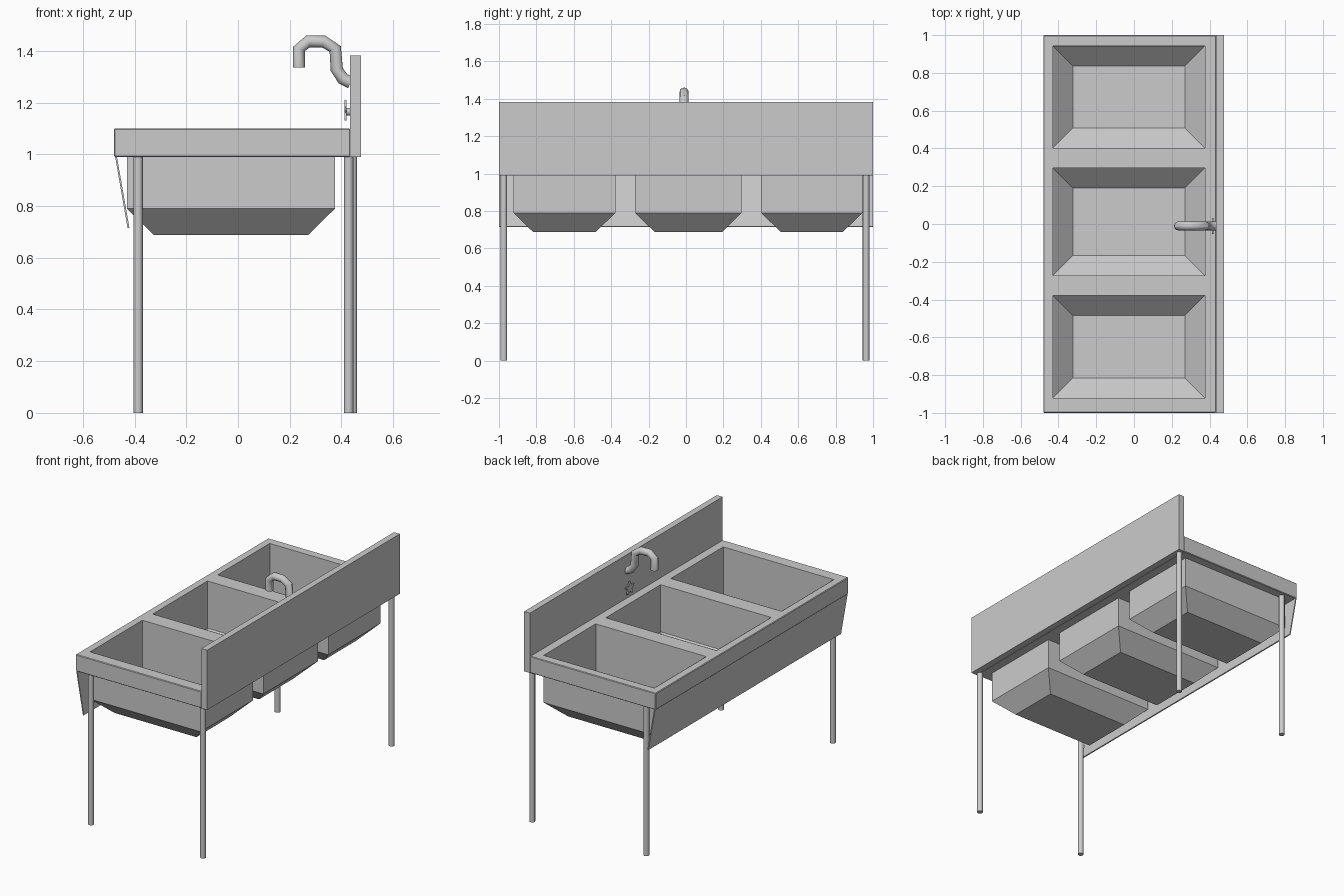
import bpy, bmesh, math

if "Cube" in bpy.data.objects:
    bpy.data.objects.remove(bpy.data.objects["Cube"])

X0, X1 = -0.43, 0.375                       # basin extent in x
BASINS = [(-0.922, -0.378), (-0.272, 0.297), (0.402, 0.943)]
TOP, UNDER = 1.10, 0.99


def make(name, bm, smooth=False):
    bmesh.ops.remove_doubles(bm, verts=bm.verts, dist=1e-5)
    bmesh.ops.recalc_face_normals(bm, faces=bm.faces)
    me = bpy.data.meshes.new(name)
    bm.to_mesh(me)
    bm.free()
    ob = bpy.data.objects.new(name, me)
    bpy.context.collection.objects.link(ob)
    if smooth:
        bpy.context.view_layer.objects.active = ob
        bpy.ops.object.select_all(action='DESELECT')
        ob.select_set(True)
        bpy.ops.object.shade_smooth_by_angle(angle=math.radians(40))
    return ob


def quad(bm, pts):
    bm.faces.new([bm.verts.new(p) for p in pts])


def prism(name, profile, y0, y1):
    """Extrude an x-z profile along y."""
    bm = bmesh.new()
    f = bm.faces.new([bm.verts.new((x, y0, z)) for x, z in profile])
    r = bmesh.ops.extrude_face_region(bm, geom=[f])
    for v in r['geom']:
        if isinstance(v, bmesh.types.BMVert):
            v.co.y = y1
    return make(name, bm)


def cylinder(name, p, r, length, sides=16, axis='Z'):
    rot = (0, math.pi / 2, 0) if axis == 'X' else (0, 0, 0)
    bpy.ops.mesh.primitive_cylinder_add(vertices=sides, radius=r, depth=length,
                                        location=p, rotation=rot)
    ob = bpy.context.object
    ob.name = name
    bpy.ops.object.shade_smooth_by_angle(angle=math.radians(40))
    return ob


# Deck: slab with three rectangular openings
bm = bmesh.new()
xs = [-0.48, X0, X1, 0.435]
ys = [-1.0] + [y for b in BASINS for y in b] + [1.0]
for i in range(3):
    for j in range(len(ys) - 1):
        if i == 1 and j % 2 == 1:
            continue
        for z in (TOP, UNDER):
            quad(bm, [(xs[i], ys[j], z), (xs[i + 1], ys[j], z),
                      (xs[i + 1], ys[j + 1], z), (xs[i], ys[j + 1], z)])
for a, b in zip(xs, xs[1:]):
    for y in (-1, 1):
        quad(bm, [(a, y, UNDER), (b, y, UNDER), (b, y, TOP), (a, y, TOP)])
for a, b in zip(ys, ys[1:]):
    for x in (xs[0], xs[-1]):
        quad(bm, [(x, a, UNDER), (x, b, UNDER), (x, b, TOP), (x, a, TOP)])
deck = make("deck", bm)
bev = deck.modifiers.new("edge", 'BEVEL')
bev.width = 0.004
bev.segments = 1

# Basins: straight walls, then a tapered bottom
for k, (y0, y1) in enumerate(BASINS):
    bm = bmesh.new()
    t = 0.105
    rings = []
    for z, d in ((TOP, 0), (0.79, 0), (0.687, t)):
        rings.append([bm.verts.new(p) for p in (
            (X0 + d, y0 + d, z), (X1 - d, y0 + d, z),
            (X1 - d, y1 - d, z), (X0 + d, y1 - d, z))])
    for a, b in zip(rings, rings[1:]):
        for i in range(4):
            bm.faces.new((a[i], a[(i + 1) % 4], b[(i + 1) % 4], b[i]))
    bm.faces.new(rings[-1])
    basin = make(f"basin_{k + 1}", bm)
    sol = basin.modifiers.new("wall", 'SOLIDIFY')
    sol.thickness = 0.003
    sol.offset = -1
    sol.use_rim = False

# Backsplash and slanted front apron
prism("backsplash", [(0.434, UNDER), (0.476, UNDER), (0.476, 1.383), (0.434, 1.383)], -1, 1)
prism("front_apron", [(-0.475, UNDER), (-0.468, UNDER), (-0.42, 0.716), (-0.427, 0.714)], -1, 1)

# Legs
for name, x, y in (("front_leg_a", -0.386, -0.974), ("front_leg_b", -0.386, 0.963),
                   ("back_leg_a", 0.428, -0.974), ("back_leg_b", 0.443, 0.963)):
    cylinder(name, (x, y, 0.4975), 0.018, 0.995)

# Faucet: pipe swept along a bent path
FY = -0.01
path = [(0.236, 1.336), (0.236, 1.408), (0.272, 1.437), (0.331, 1.436),
        (0.376, 1.408), (0.382, 1.328), (0.406, 1.292), (0.436, 1.278)]
bm = bmesh.new()
N, R = 12, 0.024
rings = []
for i, (x, z) in enumerate(path):
    a, b = path[max(i - 1, 0)], path[min(i + 1, len(path) - 1)]
    dx, dz = b[0] - a[0], b[1] - a[1]
    ln = math.hypot(dx, dz)
    nx, nz = -dz / ln, dx / ln
    rings.append([])
    for k in range(N):
        c, s = R * math.cos(2 * math.pi * k / N), R * math.sin(2 * math.pi * k / N)
        rings[-1].append(bm.verts.new((x + nx * c, FY + s, z + nz * c)))
for a, b in zip(rings, rings[1:]):
    for k in range(N):
        bm.faces.new((a[k], a[(k + 1) % N], b[(k + 1) % N], b[k]))
bm.faces.new(rings[0])
bm.faces.new(rings[-1])
make("faucet_pipe", bm, smooth=True)

# Tap handle: five-lobed wheel on a stem
bm = bmesh.new()
pts = []
for k in range(40):
    a = 2 * math.pi * k / 40
    r = 0.032 + 0.012 * math.cos(5 * a)
    pts.append(bm.verts.new((0.412, FY + r * math.sin(a), 1.167 + r * math.cos(a))))
f = bm.faces.new(pts)
r = bmesh.ops.extrude_face_region(bm, geom=[f])
for v in r['geom']:
    if isinstance(v, bmesh.types.BMVert):
        v.co.x = 0.42
make("tap_handle", bm, smooth=True)
cylinder("tap_stem", (0.426, FY, 1.165), 0.015, 0.02, 12, 'X')
